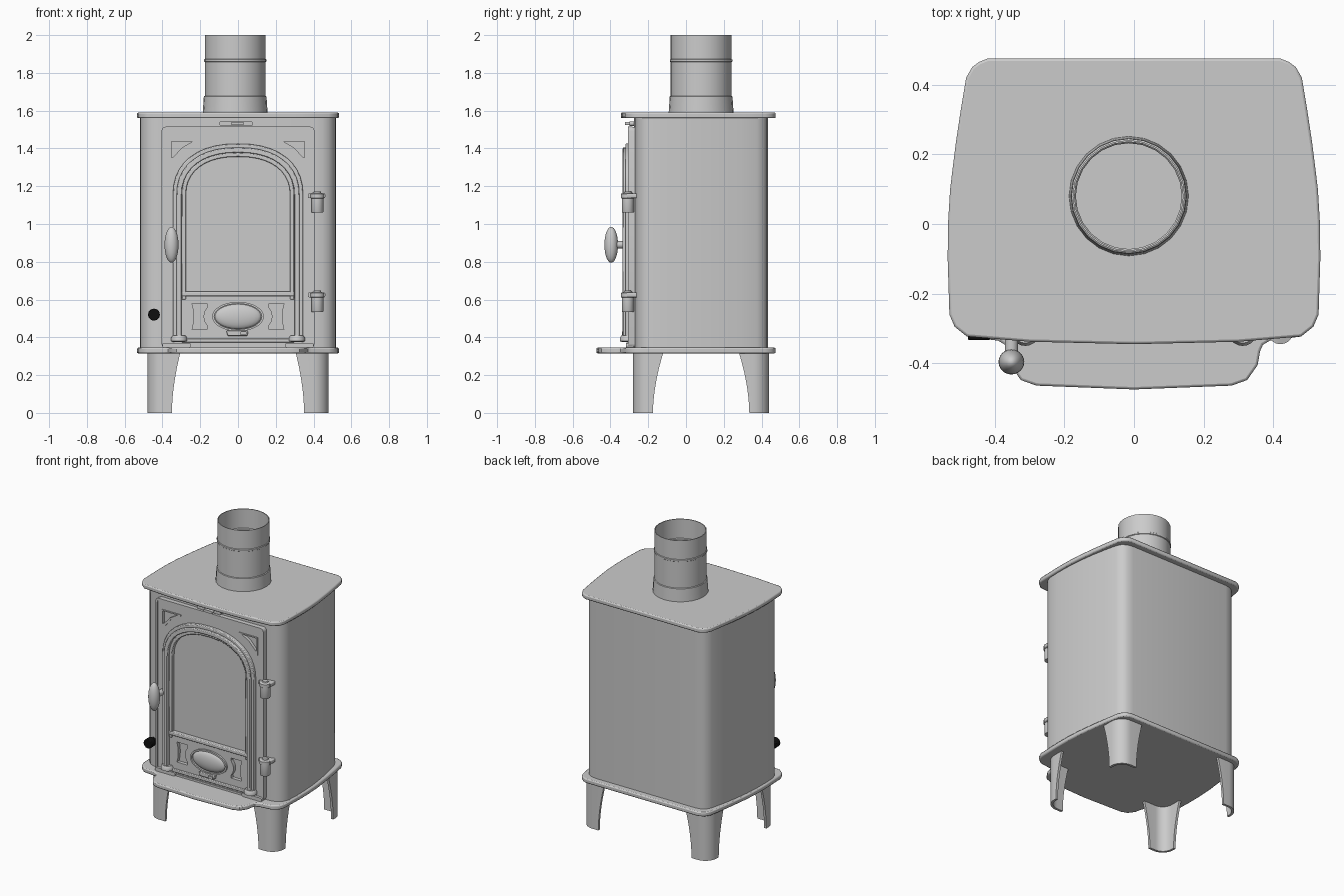
import bpy, bmesh, math
from mathutils import Vector

if "Cube" in bpy.data.objects:
    bpy.data.objects.remove(bpy.data.objects["Cube"])


def finish(name, bm, bevel=0, angle=35):
    bmesh.ops.recalc_face_normals(bm, faces=bm.faces)
    me = bpy.data.meshes.new(name)
    bm.to_mesh(me)
    bm.free()
    me.shade_smooth()
    me.set_sharp_from_angle(angle=math.radians(angle))
    ob = bpy.data.objects.new(name, me)
    bpy.context.collection.objects.link(ob)
    if bevel:
        m = ob.modifiers.new("bevel", "BEVEL")
        m.width, m.segments, m.limit_method = bevel, 2, "ANGLE"
        m.angle_limit = math.radians(50)
    return ob


def plate(name, loops, a, b, axis="y", bevel=0):
    """Outline (plus optional holes) extruded from a to b along an axis."""
    bm = bmesh.new()
    put = (lambda p: (p[0], a, p[1])) if axis == "y" else (lambda p: (p[0], p[1], a))
    edges = []
    for loop in loops:
        vs = [bm.verts.new(put(p)) for p in loop]
        if len(loops) == 1:
            bm.faces.new(vs)
        else:
            edges += [bm.edges.new((vs[i - 1], vs[i])) for i in range(len(vs))]
    if edges:
        bmesh.ops.triangle_fill(bm, edges=edges, use_beauty=True)
    ext = bmesh.ops.extrude_face_region(bm, geom=bm.faces[:])
    move = Vector((0, b - a, 0)) if axis == "y" else Vector((0, 0, b - a))
    bmesh.ops.translate(bm, vec=move, verts=[g for g in ext["geom"] if isinstance(g, bmesh.types.BMVert)])
    return finish(name, bm, bevel)


def lathe(name, profile, centre, n=24, closed=True):
    """Profile of (radius, z) turned about a vertical axis."""
    bm = bmesh.new()
    rings = [[bm.verts.new((centre[0] + r * math.cos(2 * math.pi * i / n),
                            centre[1] + r * math.sin(2 * math.pi * i / n), z))
              for i in range(n)] for r, z in profile]
    for k in range(len(rings) if closed else len(rings) - 1):
        p, q = rings[k], rings[(k + 1) % len(rings)]
        for i in range(n):
            j = (i + 1) % n
            bm.faces.new((p[i], p[j], q[j], q[i]))
    if not closed:
        bm.faces.new(rings[0])
        bm.faces.new(rings[-1])
    return finish(name, bm)


def ellipsoid(name, loc, radii):
    bm = bmesh.new()
    bmesh.ops.create_uvsphere(bm, u_segments=24, v_segments=14, radius=1)
    for v in bm.verts:
        v.co = Vector([l + c * r for l, c, r in zip(loc, v.co, radii)])
    return finish(name, bm)


def mirrored(half):
    return half + [(-x, y) for x, y in reversed(half) if x > 0]


def flip(pts):
    return [(-x, y) for x, y in pts]


def ellipse(cx, cz, rx, rz, n=28):
    return [(cx + rx * math.cos(2 * math.pi * i / n), cz + rz * math.sin(2 * math.pi * i / n)) for i in range(n)]


def rrect(x0, x1, z0, z1, r):
    out = []
    for cx, cz, a in ((x1 - r, z1 - r, 0), (x0 + r, z1 - r, 90), (x0 + r, z0 + r, 180), (x1 - r, z0 + r, 270)):
        for k in range(4):
            t = math.radians(a + 30 * k)
            out.append((cx + r * math.cos(t), cz + r * math.sin(t)))
    return out


def arch(w, bottom, spring, top, n=20):
    """Flattened round arch, right foot to left foot."""
    pts = [(w, bottom)]
    for i in range(n + 1):
        t = math.pi * i / n
        c, s = math.cos(t), math.sin(t)
        pts.append((w * math.copysign(abs(c) ** 0.87, c), spring + (top - spring) * abs(s) ** 0.87))
    return pts + [(-w, bottom)]


# top plate, body and base plate with its front hearth lip
rear = [(0, .475), (.42, .475), (.445, .465), (.465, .45), (.482, .42), (.497, .33), (.512, .23),
        (.528, .1), (.534, 0), (.535, -.1), (.53, -.26), (.515, -.295), (.48, -.323)]
plate("top_plate", [mirrored(rear + [(.3, -.338), (0, -.345)])], 1.56, 1.59, "z", .007)
lip = [(.39, -.335), (.37, -.347), (.362, -.365), (.355, -.405), (.325, -.448), (.28, -.464), (0, -.475)]
plate("base_plate", [mirrored(rear + lip)], .315, .345, "z", .007)
body = [(0, .435), (.37, .435), (.41, .428), (.44, .41), (.458, .375), (.478, .29), (.497, .19), (.512, .08),
        (.519, -.03), (.52, -.12), (.517, -.19), (.505, -.225), (.48, -.252), (.445, -.266), (.4, -.27), (0, -.275)]
plate("stove_body", [mirrored(body)], .34, 1.565, "z")

# flue pipe, open at the top
lathe("flue_pipe", [(.172, 1.585), (.166, 1.675), (.161, 1.678), (.161, 1.857), (.165, 1.86), (.165, 1.87),
                    (.161, 1.873), (.161, 2), (.156, 2), (.156, 1.87), (.152, 1.865), (.152, 1.585)], (-.015, .08))

# four curved shell legs
for sx, sy, name in ((1, -1, "front_leg_right"), (-1, -1, "front_leg_left"),
                     (1, 1, "back_leg_right"), (-1, 1, "back_leg_left")):
    bm = bmesh.new()
    rows = []
    for k in range(9):
        t = k / 8
        xi, yi = .35 - .045 * t ** 1.8, .255 - .055 * t ** 1.8
        sec = []
        for d in (0, .016):
            r, xo, yo = .085 - d, .48 - d, .36 - d
            side = [(xi, yo)] + [(xo - r + r * math.sin(math.pi * a / 16), yo - r + r * math.cos(math.pi * a / 16))
                                 for a in range(9)] + [(xo, yi)]
            sec += side if d == 0 else side[::-1]
        rows.append([bm.verts.new((sx * x, .08 + sy * y, .32 * t)) for x, y in sec])
    for p, q in zip(rows, rows[1:]):
        for i in range(len(p)):
            bm.faces.new((p[i - 1], p[i], q[i], q[i - 1]))
    bm.faces.new(rows[0])
    bm.faces.new(rows[-1])
    finish(name, bm)

# door: backing, pierced front with corner recesses, raised rim
tri = [(.36, 1.445), (.215, 1.445), (.218, 1.432), (.29, 1.395), (.345, 1.325), (.36, 1.325)]
tri_in = [(.352, 1.437), (.24, 1.437), (.297, 1.404), (.345, 1.352), (.352, 1.352)]
plate("door_back", [rrect(-.403, .403, .346, 1.513, .02)], -.262, -.285)
plate("door_front", [rrect(-.405, .405, .345, 1.515, .022), arch(.315, .4, 1.15, 1.4), tri, flip(tri)], -.283, -.3)
plate("door_rim", [rrect(-.405, .405, .345, 1.515, .022), rrect(-.392, .392, .358, 1.502, .015)], -.29, -.306)
for s, side in ((1, "right"), (-1, "left")):
    a, b = (tri, tri_in) if s > 0 else (flip(tri), flip(tri_in))
    plate("corner_trim_" + side, [a, b], -.285, -.305)

# stepped arch mouldings
for name, w, w2, z, depth in (("outer_arch", .345, .322, .38, -.321), ("middle_arch", .325, .298, .38, -.335),
                              ("window_arch", .298, .276, .6, -.316)):
    o = arch(w, z, 1.15, 1.08 + w)
    i = arch(w2, z, 1.15, 1.08 + w2)
    plate(name, [o + i[::-1]], -.284, depth, "y", .005)
plate("window_glass", [arch(.28, .62, 1.15, 1.357)], -.28, -.29)

# lower door panel with side recesses, sill and oval air vent
shield = [(.165, .578), (.243, .578), (.235, .545), (.233, .51), (.235, .475), (.243, .442),
          (.165, .442), (.163, .46), (.178, .485), (.183, .51), (.178, .535), (.163, .56)]
plate("lower_panel", [[(-.298, .385), (.298, .385), (.298, .615), (-.298, .615)], shield, flip(shield)], -.284, -.308)
plate("window_sill", [[(-.298, .618), (.298, .618), (.298, .642), (-.298, .642)]], -.284, -.318, "y", .005)
plate("bottom_rail", [[(-.298, .372), (.298, .372), (.298, .394), (-.298, .394)]], -.284, -.316, "y", .004)
plate("vent_ring", [ellipse(0, .51, .137, .078), ellipse(0, .51, .126, .068)], -.3, -.32)
ellipsoid("vent_cover", (0, -.306, .51), (.124, .026, .066))
plate("vent_tab", [[(-.062, .435), (.055, .435), (.05, .408), (-.055, .408)]], -.3, -.332, "y", .004)
plate("vent_tab_grip", [rrect(.012, .045, .412, .43, .005)], -.325, -.34)

# column feet and corner blocks
for s, side in ((1, "right"), (-1, "left")):
    lathe("column_foot_" + side, [(.03, .375), (.042, .38), (.042, .397), (.034, .41)], (s * .312, -.308), 20, False)
    plate("foot_block_" + side, [rrect(min(s * .25, s * .4), max(s * .25, s * .4), .346, .37, .008)], -.28, -.318)

# hinges on the right edge
for z, name in ((1.06, "upper_hinge"), (.535, "lower_hinge")):
    lathe(name, [(.03, z), (.032, z + .004), (.032, z + .075), (.037, z + .078), (.037, z + .1),
                 (.02, z + .105), (.018, z + .112)], (.42, -.308), 20, False)
    plate(name + "_bracket", [rrect(.37, .462, z + .077, z + .102, .006)], -.262, -.312)

# door handle with stem
ellipsoid("door_handle", (-.352, -.396, .89), (.037, .036, .095))
plate("handle_stem", [ellipse(-.352, .89, .019, .019, 16)], -.29, -.38)

# ornament above the door
plate("top_catch", [rrect(-.1, .08, 1.52, 1.543, .01)], -.265, -.298)
plate("top_catch_pin", [rrect(-.035, .03, 1.523, 1.54, .005)], -.29, -.322)

# black air control knob
black = bpy.data.materials.new("black")
black.diffuse_color = (.005, .005, .005, 1)
black.use_nodes = True
black.node_tree.nodes["Principled BSDF"].inputs["Base Color"].default_value = black.diffuse_color
for name, r, y0, y1 in (("air_knob", .032, -.29, -.333), ("air_knob_stem", .02, -.255, -.295)):
    plate(name, [ellipse(-.445, .52, r, r, 12)], y0, y1, "y", .004).data.materials.append(black)
